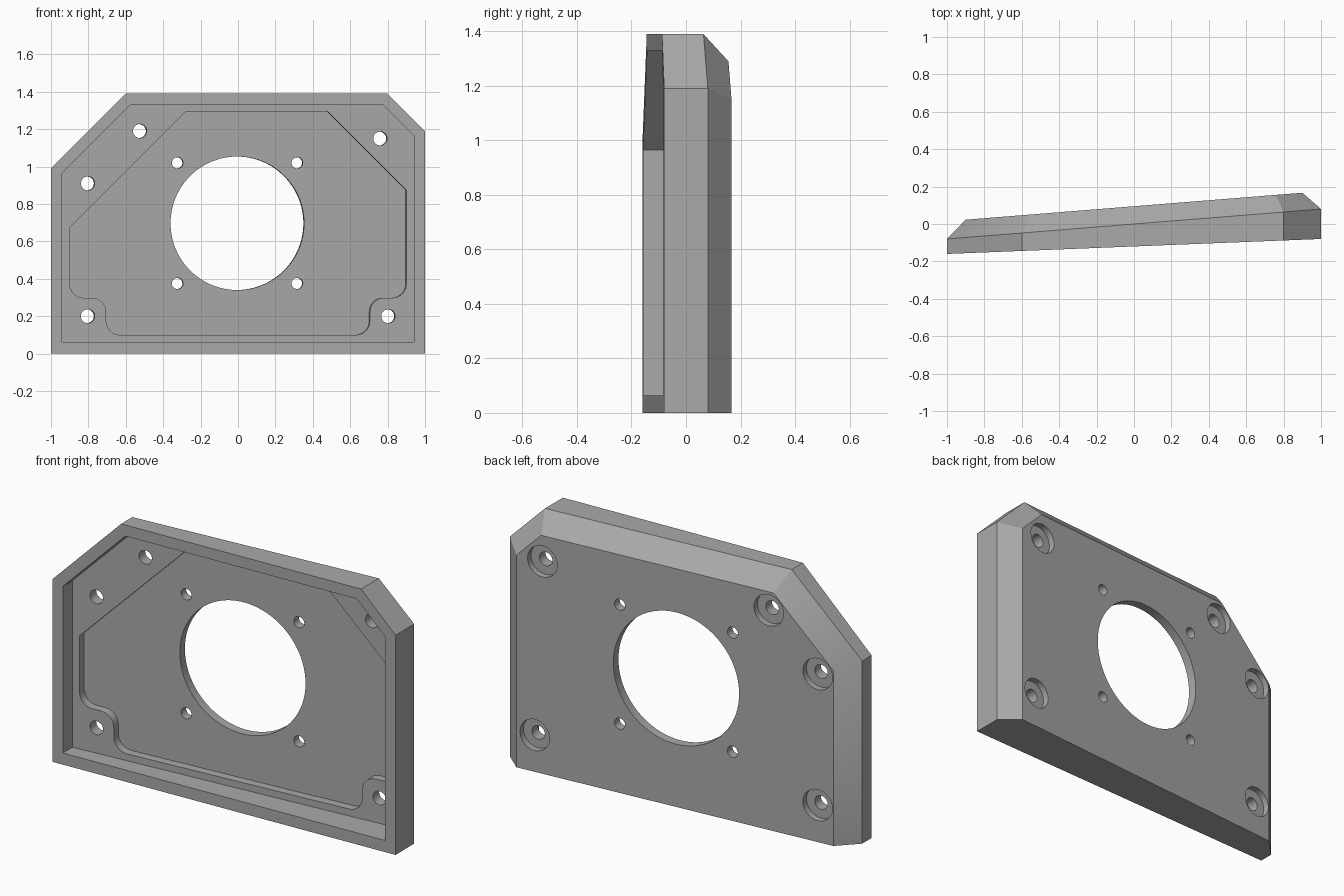
import bpy
import math

cube = bpy.data.objects.get("Cube")
if cube:
    bpy.data.objects.remove(cube, do_unlink=True)

SLOPE = 0.08      # the plate's thickness plane leans back toward +x
THICK = 0.095     # from the cavity floor to the rear face
POCKET = 0.045    # depth of the recessed floor

grey = bpy.data.materials.new("plain grey")
grey.use_nodes = True
colour = (0.4, 0.4, 0.4, 1)
grey.diffuse_color = colour
grey.node_tree.nodes["Principled BSDF"].inputs["Base Color"].default_value = colour


def outline(inset, bottom):
    """Plate outline with two clipped top corners, moved inward."""
    k = inset * math.tan(math.pi / 8)
    return [(-1 + inset, bottom), (1 - inset, bottom), (1 - inset, 1.19 - k),
            (0.8 - k, 1.39 - inset), (-0.6 + k, 1.39 - inset), (-1 + inset, 0.99 - k)]


def on_plane(points, offset=0.0):
    return [(x, SLOPE * x + offset, z) for x, z in points]


def along_normal(points, t):
    return [(x - SLOPE * t, SLOPE * x + t, z) for x, z in points]


def circle(cx, cz, r, n):
    return [(cx + r * math.cos(math.tau * i / n), cz + r * math.sin(math.tau * i / n))
            for i in range(n)]


def rounded(corners, steps=8):
    """Polygon from (x, z, radius) corners with circular fillets."""
    result = []
    for i, (x, z, r) in enumerate(corners):
        if r == 0:
            result.append((x, z))
            continue
        # Right-angled corners: sweep between the two unit edge directions
        px, pz, _ = corners[i - 1]
        nx, nz, _ = corners[(i + 1) % len(corners)]
        lp, ln = math.hypot(px - x, pz - z), math.hypot(nx - x, nz - z)
        a = ((px - x) / lp, (pz - z) / lp)
        b = ((nx - x) / ln, (nz - z) / ln)
        for s in range(steps + 1):
            q = math.pi / 2 * s / steps
            u, v = r * (1 - math.sin(q)), r * (1 - math.cos(q))
            result.append((x + a[0] * u + b[0] * v, z + a[1] * u + b[1] * v))
    return result


def loft(name, rings):
    """Closed solid through matching rings, ordered front to back."""
    n = len(rings[0])
    verts = [p for ring in rings for p in ring]
    faces = [list(range(n)), list(range(len(verts) - n, len(verts)))[::-1]]
    for r in range(len(rings) - 1):
        for i in range(n):
            j = (i + 1) % n
            faces.append([r * n + j, r * n + i, (r + 1) * n + i, (r + 1) * n + j])
    mesh = bpy.data.meshes.new(name)
    mesh.from_pydata(verts, [], faces)
    mesh.materials.append(grey)
    obj = bpy.data.objects.new(name, mesh)
    bpy.context.collection.objects.link(obj)
    return obj


def cut(target, cutter):
    cutter.hide_render = True
    bpy.context.view_layer.objects.active = target
    mod = target.modifiers.new("cut", "BOOLEAN")
    mod.operation = "DIFFERENCE"
    mod.solver = "EXACT"
    mod.object = cutter
    bpy.ops.object.modifier_apply(modifier=mod.name)
    bpy.data.objects.remove(cutter, do_unlink=True)


def drill(target, x, z, radius, start, end, sides=32):
    ring = circle(x, z, radius, sides)
    cut(target, loft("drill", [along_normal(ring, start), along_normal(ring, end)]))


# Body: wedge-shaped rim, then a chamfer on the sides and top to the rear face
edge = outline(0, 0)
front = [(x, SLOPE / 2 * x - 0.12, z) for x, z in edge]
plate = loft("mounting_plate", [front, on_plane(edge), on_plane(outline(0.1, 0), THICK)])

# Front cavity inside the rim
inner = outline(0.06, 0.063)
cut(plate, loft("cavity", [[(x, -0.5, z) for x, z in inner], on_plane(inner)]))

# Recessed floor leaving corner pads around the lower screws
R = 0.075
pocket = rounded([(-0.705, 0.1, R), (0.705, 0.1, R), (0.705, 0.298, R), (0.9, 0.298, R),
                  (0.9, 0.875, 0), (0.48, 1.295, 0), (-0.28, 1.295, 0), (-0.9, 0.675, 0),
                  (-0.9, 0.298, R), (-0.705, 0.298, R)])
cut(plate, loft("pocket", [along_normal(pocket, -0.02), along_normal(pocket, POCKET)]))

# Large central opening and its four small holes
drill(plate, 0, 0.697, 0.357, -0.03, 0.3, 96)
for x in (-0.32, 0.32):
    for z in (0.375, 1.02):
        drill(plate, x, z, 0.03, -0.03, 0.3)

# Screw holes, counterbored from the rear
for x, z in ((-0.803, 0.2), (0.803, 0.2), (-0.803, 0.91), (-0.525, 1.19), (0.76, 1.15)):
    drill(plate, x, z, 0.037, -0.03, 0.3)
    drill(plate, x, z, 0.084, THICK - 0.035, 0.3, 48)

# Crisp edges, smooth bores
bpy.ops.object.select_all(action="DESELECT")
plate.select_set(True)
bpy.context.view_layer.objects.active = plate
bpy.ops.object.shade_smooth_by_angle(angle=math.radians(30))
